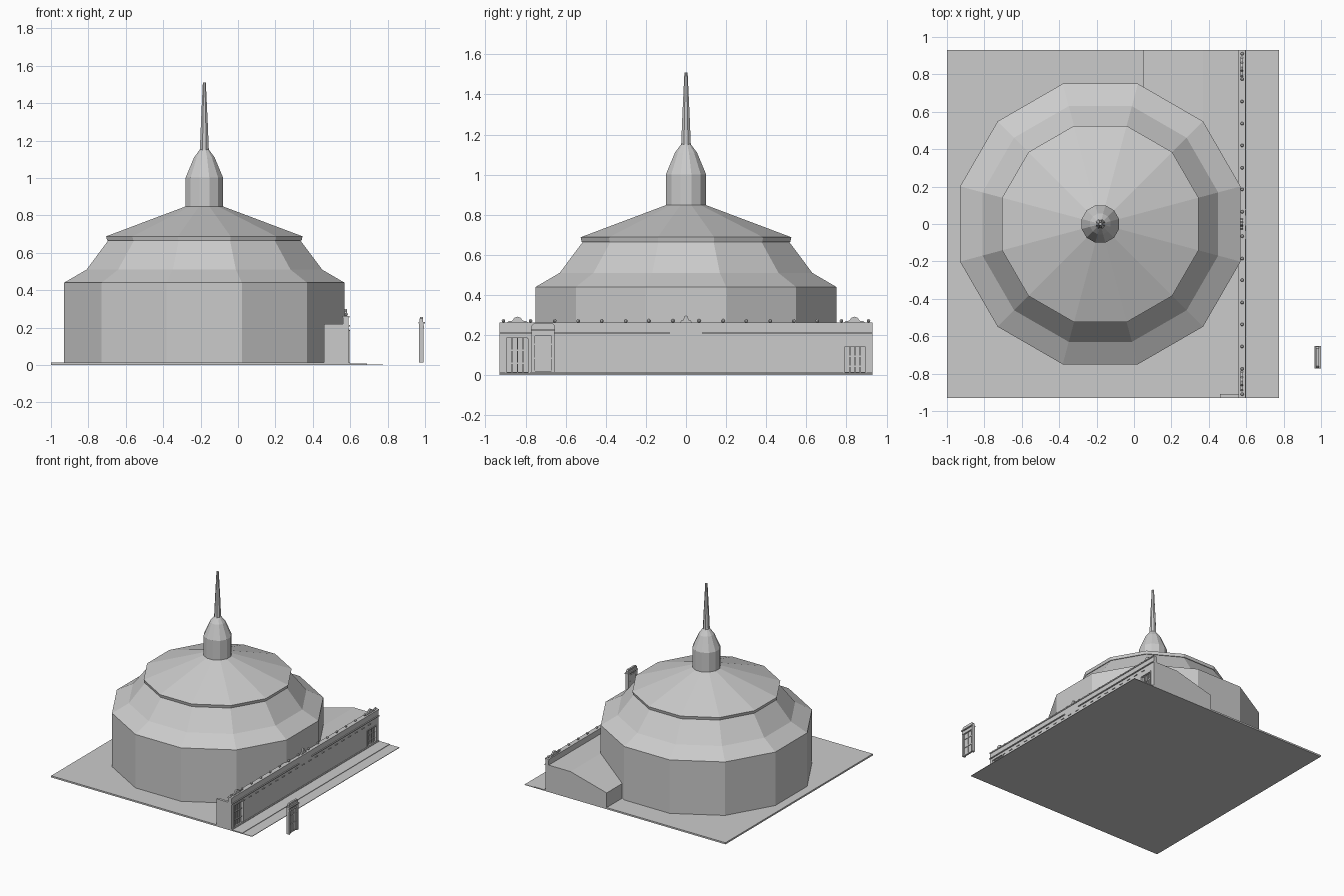
import bpy, bmesh, math

if "Cube" in bpy.data.objects:
    bpy.data.objects.remove(bpy.data.objects["Cube"])

CX = -0.18  # centre of the rotunda


def make(name, bm):
    bmesh.ops.recalc_face_normals(bm, faces=bm.faces)
    me = bpy.data.meshes.new(name)
    bm.to_mesh(me)
    bm.free()
    ob = bpy.data.objects.new(name, me)
    bpy.context.collection.objects.link(ob)
    return ob


def add_box(bm, x0, x1, y0, y1, z0, z1):
    vs = bmesh.ops.create_cube(bm, size=1)["verts"]
    for v in vs:
        v.co.x = x0 if v.co.x < 0 else x1
        v.co.y = y0 if v.co.y < 0 else y1
        v.co.z = z0 if v.co.z < 0 else z1


def boxes(name, *items):
    bm = bmesh.new()
    for b in items:
        add_box(bm, *b)
    return make(name, bm)


def lathe(name, profile, n=12):
    """Faceted solid; profile holds (flat-to-centre distance, z)."""
    bm = bmesh.new()
    rings = []
    for a, z in profile:
        r = a / math.cos(math.pi / n)
        rings.append([bm.verts.new((CX + r * math.cos(2 * math.pi * (i + .5) / n),
                                    r * math.sin(2 * math.pi * (i + .5) / n), z))
                      for i in range(n)])
    for lo, hi in zip(rings, rings[1:]):
        for i in range(n):
            j = (i + 1) % n
            bm.faces.new((lo[i], lo[j], hi[j], hi[i]))
    bm.faces.new(rings[0])
    bm.faces.new(rings[-1])
    return make(name, bm)


def prism(name, pts, axis, a, b):
    """Extrude a 2D outline along x (pts = y,z) or y (pts = x,z)."""
    bm = bmesh.new()
    def co(p, t):
        return (t, p[0], p[1]) if axis == "x" else (p[0], t, p[1])
    A = [bm.verts.new(co(p, a)) for p in pts]
    B = [bm.verts.new(co(p, b)) for p in pts]
    bm.faces.new(A)
    bm.faces.new(B)
    for i in range(len(pts)):
        j = (i + 1) % len(pts)
        bm.faces.new((A[i], A[j], B[j], B[i]))
    return make(name, bm)


# Ground slab, pavement and road strip
boxes("ground_slab", (-1, .6, -.93, .93, 0, .013))
boxes("pavement", (.6, .69, -.93, .93, 0, .008))
boxes("road", (.69, .775, -.93, .93, 0, .004))

# Rotunda walls, stepped roof, lantern and spire
lathe("rotunda_lower", [(.75, .01), (.75, .44), (.63, .51), (.512, .668)])
lathe("rotunda_roof", [(.52, .665), (.525, .688), (.1, .848)])
lathe("lantern", [(.1, .84), (.1, 1.002), (.055, 1.11), (.024, 1.152)])
lathe("spire", [(.024, 1.15), (.018, 1.3), (.008, 1.51)], 8)

# Rear side building with sloping roof
prism("side_building", [(.05, .01), (.57, .01), (.57, .215), (.37, .215), (.05, .13)],
      "y", .2, .93)

# Street wall with recessed openings
wall = boxes("street_wall", (.562, .592, -.93, .93, .005, .26))
openings = [(-.895, -.785, .185), (.79, .895, .14)]
cut = boxes("opening_cutter", *[(.578, .7, a, b, .016, h) for a, b, h in openings])
cut.hide_render = True
cut.hide_viewport = True
cut.display_type = "WIRE"
mod = wall.modifiers.new("openings", "BOOLEAN")
mod.object = cut
mod.solver = "EXACT"
boxes("return_wall", (.46, .565, -.93, .93 - 1.84, .005, .22))

# Bars inside the openings
bars = []
for a, b, h in openings:
    for k in range(1, 4):
        y = a + (b - a) * k / 4
        bars.append((.576, .586, y - .003, y + .003, .016, h))
    for f in (.3, .65):
        bars.append((.576, .585, a, b, h * f, h * f + .007))
boxes("opening_bars", *bars)

# Frames around the openings
frames = []
for a, b, h in openings:
    frames += [(.59, .597, a - .006, a, .008, h + .006), (.59, .597, b, b + .006, .008, h + .006),
               (.59, .597, a, b, h, h + .006)]
boxes("opening_frames", *frames)

# Cornice, coping and row of small blocks
boxes("cornice", (.59, .6, -.93, -.08, .207, .214), (.59, .6, .08, .93, .207, .214))
boxes("coping", (.56, .597, -.93, .93, .253, .262))
boxes("small_blocks", *[(.59, .598, -.79 + i * .0835, -.76 + i * .0835, .181, .186)
                        for i in range(20)])
boxes("plinth", (.59, .597, -.775, .78, .005, .014))

# Ball finials along the parapet
bm = bmesh.new()
for s in (-1, 1):
    for y in (.91, .775, .655, .537, .42, .3, .185, .065):
        vs = bmesh.ops.create_uvsphere(bm, u_segments=8, v_segments=6, radius=.009)["verts"]
        bmesh.ops.translate(bm, verts=vs, vec=(.578, s * y, .271))
make("ball_finials", bm)

# Scroll ornaments
scroll = [(-.055, .26), (-.045, .27), (-.025, .272), (-.017, .286), (0, .292),
          (.017, .286), (.025, .272), (.045, .27), (.055, .26)]
for name, y0, w, h in (("front_scroll", -.84, 1, 1), ("middle_scroll", 0, .55, 1.2),
                       ("rear_scroll", .84, 1, 1)):
    prism(name, [(y0 + y * w, .26 + (z - .26) * h) for y, z in scroll], "x", .57, .584)

# Free-standing doorway across the road
Y0, Y1 = -.77, -.655
YM = (Y0 + Y1) / 2
boxes("gate_posts", (.968, .992, Y0, Y0 + .016, .013, .225), (.968, .992, Y1 - .016, Y1, .013, .225))
boxes("gate_lintel", (.968, .994, Y0, Y1, .195, .21), (.964, 1.0, Y0 - .002, Y1 + .002, .222, .23),
      (.97, .99, Y0, Y1, .21, .248))
boxes("gate_panel", (.973, .981, Y0 + .01, Y1 - .01, .015, .2))
boxes("gate_rails", *[(.972, .986, Y0 + .016, Y1 - .016, z, z + .008) for z in (.016, .08, .15)],
      (.972, .986, YM - .004, YM + .004, .016, .195))
prism("gate_crest", [(Y0, .248), (Y1, .248), (Y1 - .01, .258), (Y0 + .01, .258)], "x", .973, .988)
